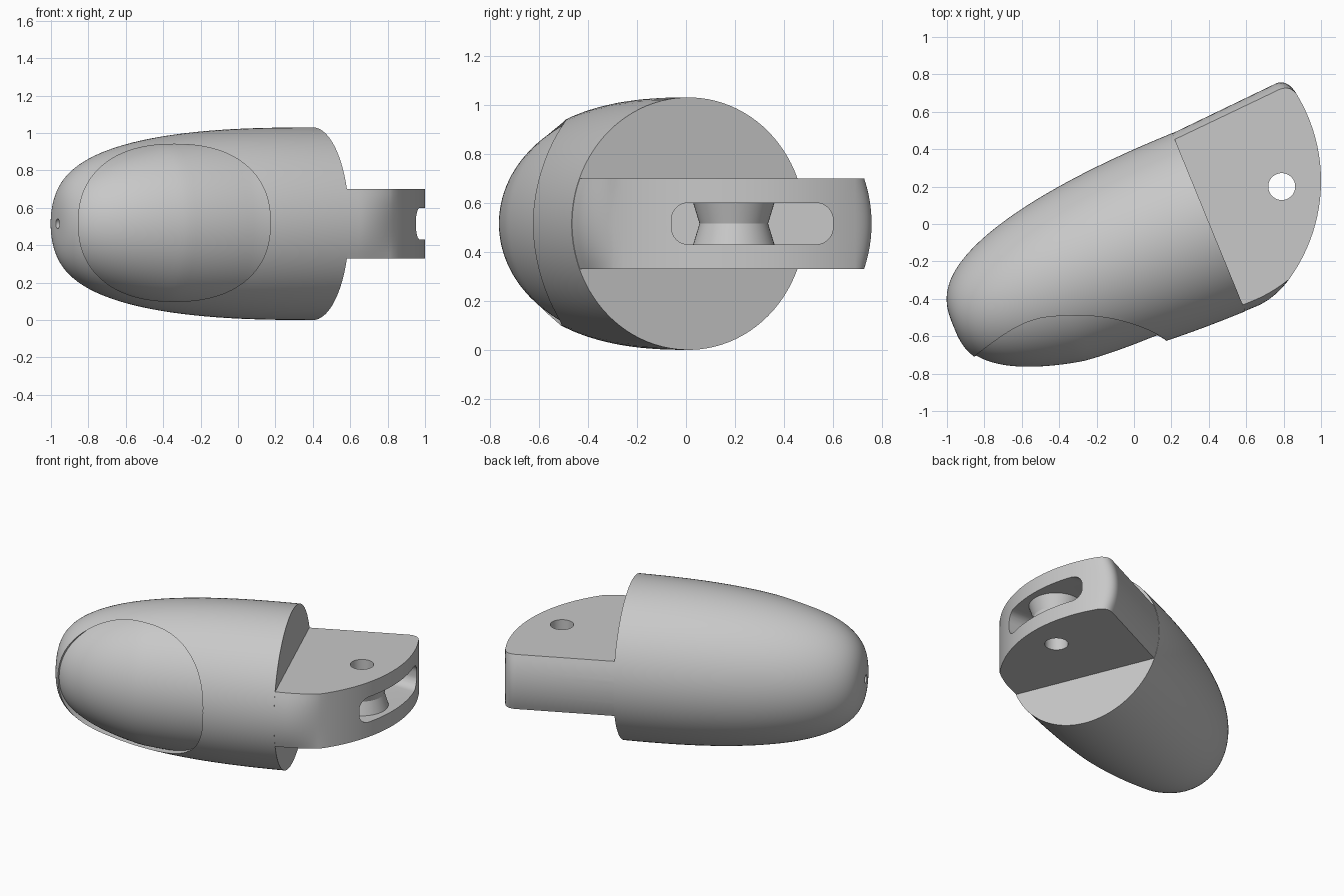
import bpy, bmesh, math
from mathutils import Vector

if "Cube" in bpy.data.objects:
    bpy.data.objects.remove(bpy.data.objects["Cube"], do_unlink=True)

grey = bpy.data.materials.new("plain grey")
grey.use_nodes = True
grey.diffuse_color = (0.58, 0.58, 0.58, 1)
grey.node_tree.nodes["Principled BSDF"].inputs["Base Color"].default_value = grey.diffuse_color

MID = 0.515                              # height of the centre plane, also the body radius
TILT = math.radians(22.3)
ORIGIN = Vector((0.40, 0.01, MID))       # centre of the flat rear face
TIPWARD = Vector((-math.cos(TILT), -math.sin(TILT), 0))
SIDE = Vector((-math.sin(TILT), math.cos(TILT), 0))
UP = Vector((0, 0, 1))
LENGTH = 1.475


def local(s, t, h=0):
    """Point at distance s toward the tip, t sideways and h above the centre plane."""
    return ORIGIN + TIPWARD * s + SIDE * t + UP * h


def skin(name, rings):
    """Closed solid through rings that have equal point counts."""
    bm = bmesh.new()
    loops = [[bm.verts.new(p) for p in ring] for ring in rings]
    n = len(loops[0])
    for a, b in zip(loops, loops[1:]):
        for i in range(n):
            bm.faces.new((a[i], a[(i + 1) % n], b[(i + 1) % n], b[i]))
    bm.faces.new(loops[0])
    bm.faces.new(loops[-1])
    bmesh.ops.recalc_face_normals(bm, faces=bm.faces)
    mesh = bpy.data.meshes.new(name)
    bm.to_mesh(mesh)
    bm.free()
    mesh.materials.append(grey)
    obj = bpy.data.objects.new(name, mesh)
    bpy.context.collection.objects.link(obj)
    return obj


def loft(name, stations, seg=96):
    """Oval solid along the tilted axis from (distance, side radius, height radius)."""
    angles = [2 * math.pi * (i + 0.5) / seg for i in range(seg)]
    return skin(name, [[local(s, rt * math.cos(a), rz * math.sin(a)) for a in angles]
                       for s, rt, rz in stations])


def prism(name, outline, axis, low, high):
    """Extrude a 2D outline along x, y or z."""
    def place(p, w):
        c = list(p)
        c.insert("xyz".index(axis), w)
        return Vector(c)
    return skin(name, [[place(p, w) for p in outline] for w in (low, high)])


def circle(cx, cy, r, seg=48):
    return [(cx + r * math.cos(2 * math.pi * i / seg),
             cy + r * math.sin(2 * math.pi * i / seg)) for i in range(seg)]


def combine(obj, other, operation, keep=False):
    mod = obj.modifiers.new("combine", "BOOLEAN")
    mod.operation, mod.solver, mod.object = operation, "EXACT", other
    bpy.context.view_layer.objects.active = obj
    bpy.ops.object.modifier_apply(modifier=mod.name)
    if not keep:
        bpy.data.objects.remove(other, do_unlink=True)


def bullet(s, n, m):
    return MID * (1 - (s / LENGTH) ** n) ** (1 / m)


def pad_radius(s):
    recess = 0.006 + 0.036 * min(1, max(0, (0.9 - s) / 0.4))
    return max(0.004, bullet(s, 2.2, 2.6) - recess)


# Bullet-shaped fingertip body, stations crowding toward the tip
steps = [LENGTH * math.sin(math.pi / 2 * i / 56) for i in range(56)]
body = loft("fingertip_body", [(s, bullet(s, 2.2, 2.8), bullet(s, 2.5, 3.1)) for s in steps])

# Oval opening on the front, and the slightly sunken pad that fills it
oval = []
for i in range(96):
    c, s = math.cos(2 * math.pi * i / 96), math.sin(2 * math.pi * i / 96)
    oval.append((-0.34 + 0.513 * math.copysign(abs(c) ** 0.87, c),
                 0.52 + 0.42 * math.copysign(abs(s) ** 0.87, s)))
pad = loft("grip_pad", [(s, pad_radius(s), pad_radius(s) + 0.01) for s in steps])
opening = prism("pad_opening", oval, "y", -1.0, -0.3)
combine(pad, opening, "INTERSECT", keep=True)
combine(body, opening, "DIFFERENCE")


def arc_point(degrees, h):
    a = math.radians(degrees)
    return Vector((0.107 + 0.893 * math.cos(a), 0.23 + 0.893 * math.sin(a), MID + h))


def corner(a, b, c, count=12):
    """Rounded corner from a to c, drawn toward b."""
    steps = [i / count for i in range(count + 1)]
    return [a * (1 - u) ** 2 + b * 2 * u * (1 - u) + c * u * u for u in steps]


# Hinge tab: crowned flanks continuing the body, rounded corners, curved end
def tab_ring(h):
    w = math.sqrt(0.513 ** 2 - h ** 2)
    ring = [local(0.04, -w)]
    ring += corner(local(-0.06, -w), local(-0.17, -w), arc_point(-36, 0))
    ring += [arc_point(d, 0) for d in range(-33, 30, 3)]
    ring += corner(arc_point(31, 0), local(-0.68, w * 1.09), local(-0.6, w * 1.07))
    ring += [local(0, w), local(0.04, w)]
    return [p + UP * h for p in ring]


tab = skin("hinge_tab", [tab_ring(-0.185 + 0.37 * i / 12) for i in range(13)])

# Rounded slot in the tab end
slot = []
for cy, cz, start in ((0.53, 0.53, 0), (0.01, 0.53, 90), (0.01, 0.50, 180), (0.53, 0.50, 270)):
    for i in range(9):
        a = math.radians(start + 90 * i / 8)
        slot.append((cy + 0.07 * math.cos(a), cz + 0.07 * math.sin(a)))
combine(tab, prism("slot_cutter", slot, "x", 0.58, 1.2), "DIFFERENCE")

# Waisted spool inside the slot
spool = skin("spool", [[Vector((x, y, z)) for x, y in circle(0.79, 0.195, r)]
                       for z, r in ((0.41, 0.172), (MID, 0.14), (0.62, 0.172))])
combine(tab, spool, "UNION")
combine(body, tab, "UNION")

# Pin hole through the hinge and cord hole along the axis
combine(body, prism("pin_cutter", circle(0.79, 0.2, 0.072), "z", -0.2, 1.2), "DIFFERENCE")
cord = loft("cord_cutter", [(1.7, 0.026, 0.026), (-0.22, 0.026, 0.026)], seg=24)
combine(pad, cord, "DIFFERENCE", keep=True)
combine(body, cord, "DIFFERENCE")

# Smooth shading with crisp edges
for obj in (body, pad):
    bpy.ops.object.select_all(action="DESELECT")
    obj.select_set(True)
    bpy.context.view_layer.objects.active = obj
    bpy.ops.object.shade_smooth_by_angle(angle=math.radians(25))
